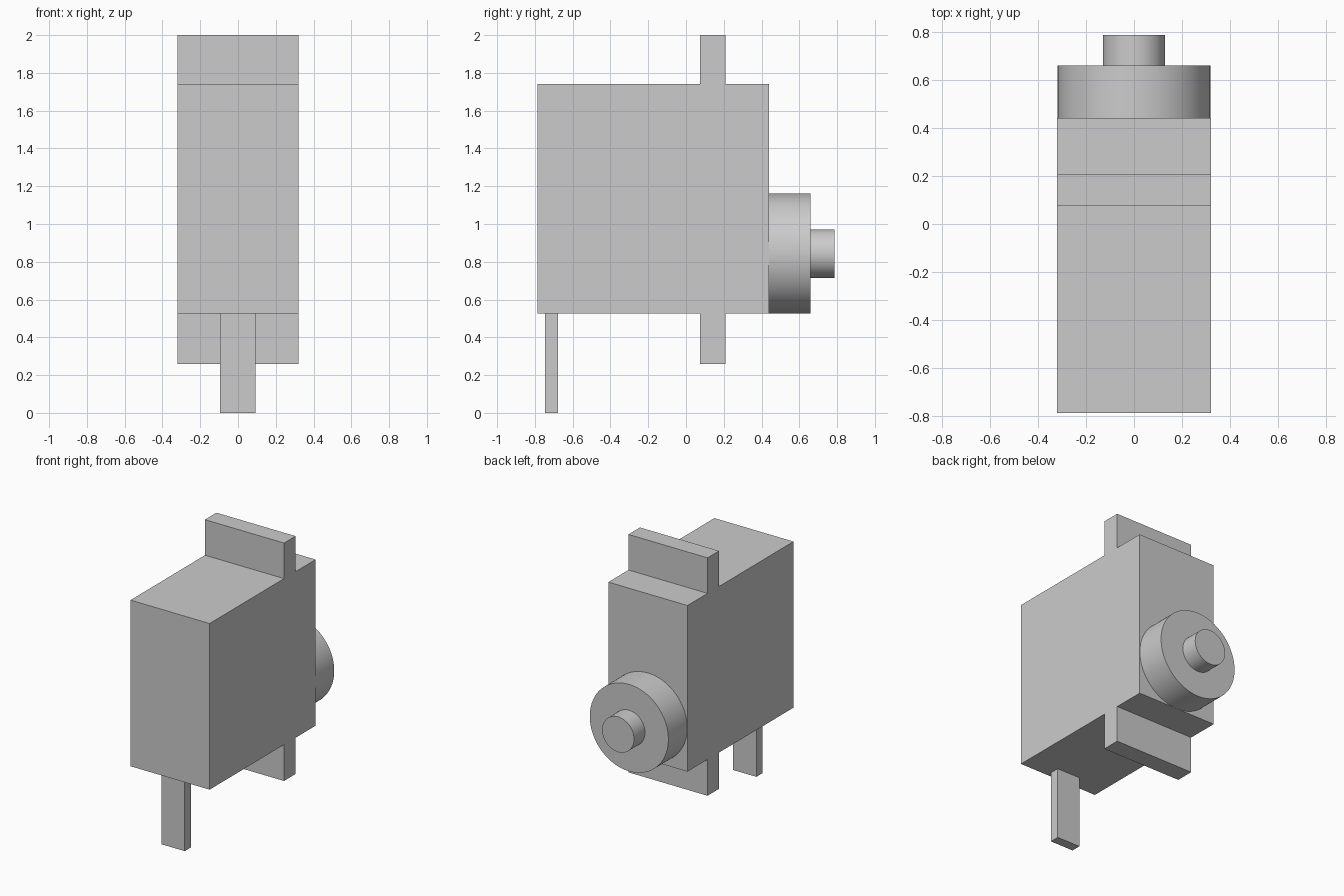
import bpy, bmesh, math
from mathutils import Matrix, Vector

if "Cube" in bpy.data.objects:
    bpy.data.objects.remove(bpy.data.objects["Cube"])

grey = bpy.data.materials.new("light_grey")
grey.diffuse_color = (0.6, 0.6, 0.6, 1)
grey.use_nodes = True
grey.node_tree.nodes["Principled BSDF"].inputs["Base Color"].default_value = grey.diffuse_color


def finish(name, bm):
    bmesh.ops.recalc_face_normals(bm, faces=bm.faces)
    mesh = bpy.data.meshes.new(name)
    bm.to_mesh(mesh)
    bm.free()
    mesh.materials.append(grey)
    obj = bpy.data.objects.new(name, mesh)
    bpy.context.collection.objects.link(obj)
    return obj


def extrude_x(name, profile, x0, x1):
    """Extrude a (y, z) outline from x0 to x1."""
    bm = bmesh.new()
    face = bm.faces.new([bm.verts.new((x0, y, z)) for y, z in profile])
    geom = bmesh.ops.extrude_face_region(bm, geom=[face])["geom"]
    verts = [g for g in geom if isinstance(g, bmesh.types.BMVert)]
    bmesh.ops.translate(bm, verts=verts, vec=(x1 - x0, 0, 0))
    return finish(name, bm)


def cylinder_y(name, radius, y0, y1, z):
    """Smooth cylinder lying along y."""
    bm = bmesh.new()
    bmesh.ops.create_cone(
        bm, cap_ends=True, segments=96, radius1=radius, radius2=radius, depth=y1 - y0,
        matrix=Matrix.Translation(Vector((0, (y0 + y1) / 2, z))) @ Matrix.Rotation(math.pi / 2, 4, 'X'))
    obj = finish(name, bm)
    bpy.ops.object.select_all(action='DESELECT')
    obj.select_set(True)
    bpy.context.view_layer.objects.active = obj
    bpy.ops.object.shade_smooth_by_angle(angle=math.radians(30))
    return obj


# Housing with the two mounting tabs in one outline
front, back, low, high = -0.785, 0.44, 0.525, 1.74
tab0, tab1 = 0.075, 0.208
extrude_x("housing", [
    (front, low), (tab0, low), (tab0, 0.26), (tab1, 0.26), (tab1, low), (back, low),
    (back, high), (tab1, high), (tab1, 2.0), (tab0, 2.0), (tab0, high), (front, high)],
    -0.32, 0.32)

# Flat cable under the housing
extrude_x("cable", [(-0.747, 0), (-0.677, 0), (-0.677, low), (-0.747, low)], -0.095, 0.092)

# Round gear cover and output shaft on the back
cylinder_y("gear_cover", 0.318, back, 0.658, 0.843)
cylinder_y("output_shaft", 0.129, 0.658, 0.785, 0.843)
